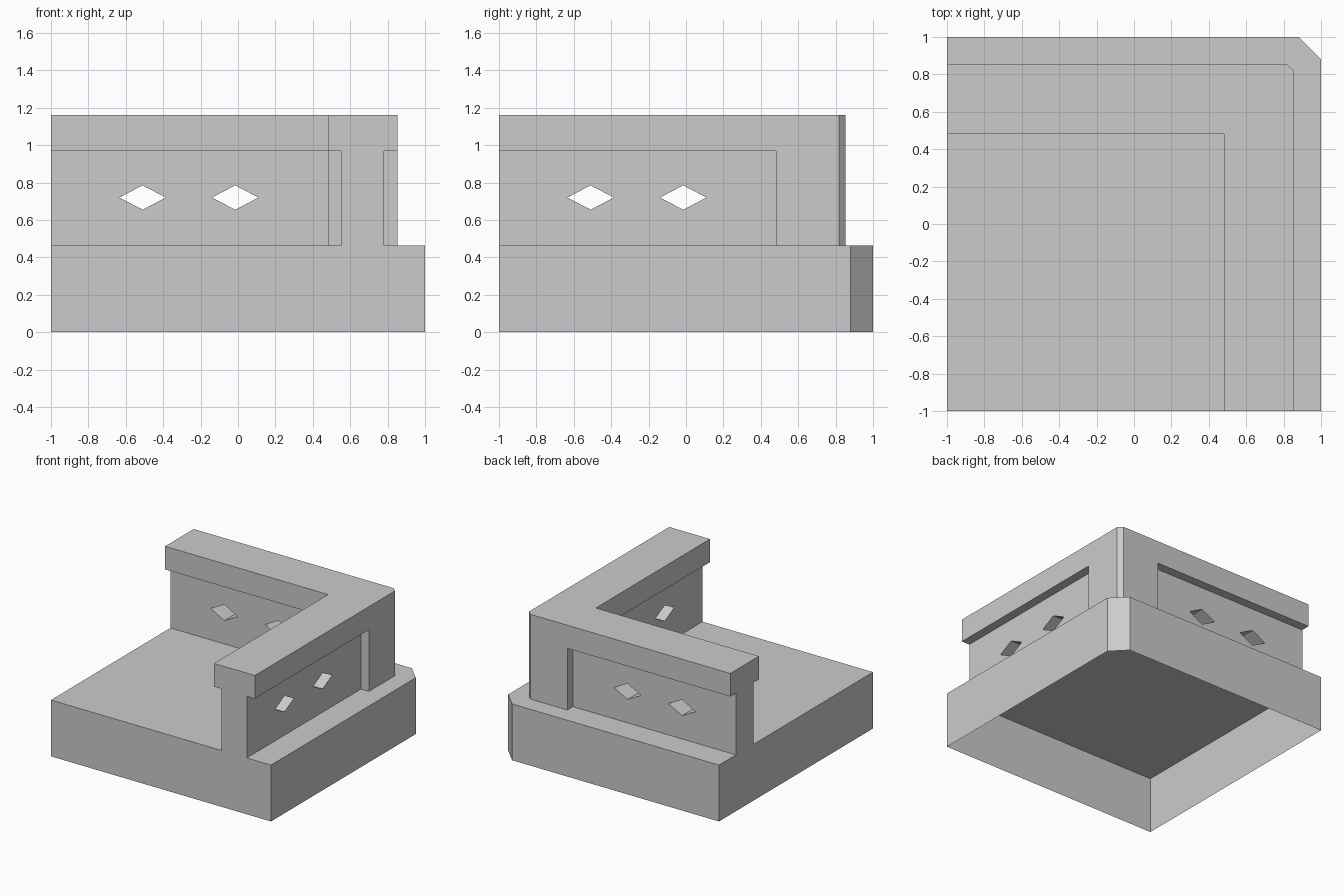
import bpy, bmesh
from mathutils import Vector

if "Cube" in bpy.data.objects:
    bpy.data.objects.remove(bpy.data.objects["Cube"])

BASE_Z, SOFFIT_Z, TOP_Z = 0.463, 0.97, 1.16
INNER, OUTER = 0.482, 0.853       # coping and corner post faces
STEM_IN, STEM_OUT = 0.55, 0.78    # recessed panel faces
CHAMFER = 0.035


def prism(bm, points, offset):
    """Closed solid swept from a planar outline by an offset vector."""
    low = [bm.verts.new(p) for p in points]
    high = [bm.verts.new(Vector(p) + Vector(offset)) for p in points]
    n = len(points)
    faces = [bm.faces.new(low), bm.faces.new(high)]
    for i in range(n):
        j = (i + 1) % n
        faces.append(bm.faces.new((low[i], low[j], high[j], high[i])))
    bmesh.ops.recalc_face_normals(bm, faces=faces)


def plan(bm, outline, z0, z1):
    prism(bm, [(x, y, z0) for x, y in outline], (0, 0, z1 - z0))


def drop_flat(bm, *levels):
    """Open the solid at the given heights, where parts meet."""
    bm.normal_update()
    bad = [f for f in bm.faces if abs(f.normal.z) > 0.99
           and any(abs(f.calc_center_median().z - z) < 1e-3 for z in levels)]
    bmesh.ops.delete(bm, geom=bad, context='FACES')


def finish(bm, name):
    mesh = bpy.data.meshes.new(name)
    bm.to_mesh(mesh)
    bm.free()
    obj = bpy.data.objects.new(name, mesh)
    bpy.context.collection.objects.link(obj)
    return obj


def diagonal(half):
    """Complete an outline by mirroring it across x = y."""
    return half + [(y, x) for x, y in reversed(half)]


# Base: chamfered at the back right corner, open underneath
bm = bmesh.new()
plan(bm, [(-1, -1), (1, -1), (1, 0.88), (0.88, 1), (-1, 1)], 0, BASE_Z)
drop_flat(bm, 0)
finish(bm, "base")

# Recessed L-shaped wall with a thicker corner post
outside = diagonal([(STEM_OUT, -1), (STEM_OUT, INNER), (OUTER, INNER),
                    (OUTER, OUTER - CHAMFER)])
inside = [(-1, STEM_IN), (INNER, STEM_IN), (INNER, INNER),
          (STEM_IN, INNER), (STEM_IN, -1)]
bm = bmesh.new()
plan(bm, outside + inside, BASE_Z, SOFFIT_Z)
wall = finish(bm, "wall")

# Diamond openings, two through each arm
bm = bmesh.new()
for c in (-0.51, -0.015):
    diamond = [(c - 0.124, 0.72), (c, 0.655), (c + 0.124, 0.72), (c, 0.785)]
    prism(bm, [(a, 0.5, z) for a, z in diamond], (0, 0.4, 0))
    prism(bm, [(0.5, a, z) for a, z in diamond], (0.4, 0, 0))
cutter = finish(bm, "diamond_cutter")
cutter.hide_render = True
mod = wall.modifiers.new("diamonds", 'BOOLEAN')
mod.operation = 'DIFFERENCE'
mod.solver = 'EXACT'
mod.object = cutter
bpy.context.view_layer.objects.active = wall
bpy.ops.object.modifier_apply(modifier=mod.name)
bpy.data.objects.remove(cutter)
bm = bmesh.new()
bm.from_mesh(wall.data)
drop_flat(bm, BASE_Z, SOFFIT_Z)
bm.to_mesh(wall.data)
bm.free()

# Coping along the top, with soffits over the recesses only
bm = bmesh.new()
plan(bm, diagonal([(OUTER, -1), (OUTER, OUTER - CHAMFER)]) + [(-1, INNER), (INNER, INNER), (INNER, -1)],
     SOFFIT_Z, TOP_Z)
drop_flat(bm, SOFFIT_Z)
for a, b in ((INNER, STEM_IN), (STEM_OUT, OUTER)):
    strip = [(-1, a), (-1, b), (INNER, b), (INNER, a)]
    for rect in (strip, [(y, x) for x, y in strip]):
        face = bm.faces.new([bm.verts.new((x, y, SOFFIT_Z)) for x, y in rect])
        face.normal_update()
        if face.normal.z > 0:
            face.normal_flip()
bmesh.ops.remove_doubles(bm, verts=bm.verts, dist=1e-5)
finish(bm, "coping")
